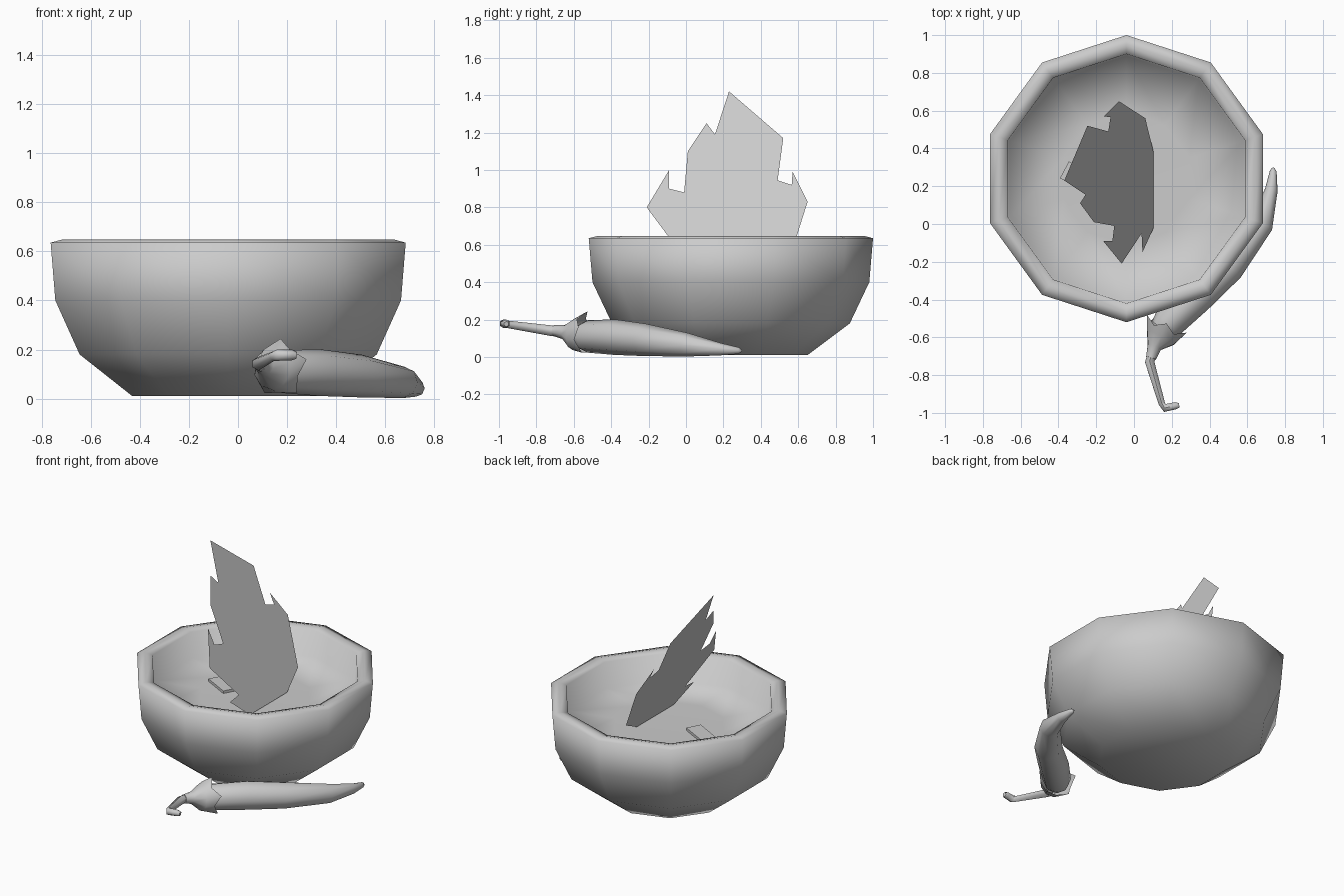
import bpy, bmesh, math
from mathutils import Vector

if "Cube" in bpy.data.objects:
    bpy.data.objects.remove(bpy.data.objects["Cube"])


def finish(bm, name, angle=None):
    bmesh.ops.recalc_face_normals(bm, faces=bm.faces[:])
    mesh = bpy.data.meshes.new(name)
    bm.to_mesh(mesh)
    bm.free()
    ob = bpy.data.objects.new(name, mesh)
    bpy.context.collection.objects.link(ob)
    if angle:
        bpy.ops.object.select_all(action='DESELECT')
        ob.select_set(True)
        bpy.context.view_layer.objects.active = ob
        bpy.ops.object.shade_smooth_by_angle(angle=math.radians(angle))
    return ob


def skin(bm, rings, caps=(True, True)):
    """Bridge successive vertex rings with quads."""
    for a, b in zip(rings, rings[1:]):
        n = len(a)
        for i in range(n):
            j = (i + 1) % n
            bm.faces.new((a[i], a[j], b[j], b[i]))
    for ring, cap in ((rings[0], caps[0]), (rings[-1], caps[1])):
        if cap:
            bm.faces.new(ring)


def tube(name, stations, sides, caps=(True, True), star=0):
    """Sweep a round section along (x, y, z, radius) stations."""
    bm = bmesh.new()
    pts = [Vector(s[:3]) for s in stations]
    rings = []
    for k, s in enumerate(stations):
        t = (pts[min(k + 1, len(pts) - 1)] - pts[max(k - 1, 0)]).normalized()
        u = t.cross(Vector((0, 0, 1))).normalized()
        v = u.cross(t)
        ring = []
        for i in range(sides):
            a = math.pi / 2 + math.tau * i / sides
            p = pts[k] + (u * math.cos(a) + v * math.sin(a)) * s[3]
            # alternate points of the last ring form the calyx tips
            if star and k == len(stations) - 1:
                p += t * (star if i % 2 == 0 else -star)
                if i % 2:
                    p = p.lerp(pts[k], 0.2)
            ring.append(bm.verts.new(p))
        rings.append(ring)
    skin(bm, rings, caps)
    return finish(bm, name, 60)


# Ten-sided bowl with a rounded rim and a shallow filled inside
profile = [(0.41, 0.01), (0.636, 0.18), (0.74, 0.40), (0.76, 0.635),
           (0.71, 0.648), (0.66, 0.635), (0.65, 0.46), (0.35, 0.45)]
cx, cy, sides = -0.04, 0.24, 10
bm = bmesh.new()
rings = [[bm.verts.new((cx + r * math.sin(math.tau * i / sides),
                        cy + r * math.cos(math.tau * i / sides), z))
          for i in range(sides)] for r, z in profile]
skin(bm, rings)
finish(bm, "bowl", 85)

# Flat jagged garnish leaf (y, z outline), leaning towards -x
outline = [(0.23, 1.42), (0.52, 1.17), (0.49, 0.945), (0.565, 0.92), (0.57, 0.99),
           (0.65, 0.83), (0.56, 0.545), (0.38, 0.455), (-0.02, 0.455),
           (-0.15, 0.575), (-0.05, 0.585), (-0.21, 0.80), (-0.09, 1.0),
           (-0.09, 0.90), (-0.01, 0.88), (0.01, 1.10), (0.11, 1.25), (0.155, 1.19)]
bm = bmesh.new()
face = bm.faces.new([bm.verts.new((-0.08 - 0.49 * (z - 0.83), y, z)) for y, z in outline])
bmesh.ops.triangulate(bm, faces=[face])
finish(bm, "leaf")

# Small chip lying in the bowl
bpy.ops.mesh.primitive_cube_add(size=1, location=(-0.28, 0.24, 0.455),
                                rotation=(0, 0, math.radians(-28)))
chip = bpy.context.object
chip.name = "chip"
chip.scale = (0.2, 0.1, 0.025)

# Chili pepper body curving round the bowl
tube("pepper_body", [(0.15, -0.56, 0.11, 0.07), (0.18, -0.525, 0.11, 0.087),
                     (0.33, -0.38, 0.106, 0.095), (0.50, -0.225, 0.092, 0.087),
                     (0.675, 0.0, 0.066, 0.064), (0.727, 0.18, 0.042, 0.034),
                     (0.737, 0.28, 0.034, 0.018), (0.735, 0.298, 0.034, 0.006)], 8)

# Pointed calyx
tube("pepper_calyx", [(0.09, -0.71, 0.142, 0.028), (0.108, -0.65, 0.133, 0.04),
                      (0.14, -0.60, 0.122, 0.085), (0.165, -0.545, 0.122, 0.122)],
     10, (True, False), star=0.02)

# Hooked stem
tube("pepper_stem", [(0.11, -0.645, 0.132, 0.03), (0.083, -0.73, 0.142, 0.028),
                     (0.147, -0.95, 0.174, 0.02), (0.163, -0.974, 0.178, 0.024),
                     (0.22, -0.962, 0.178, 0.022), (0.238, -0.96, 0.176, 0.014)], 6)
